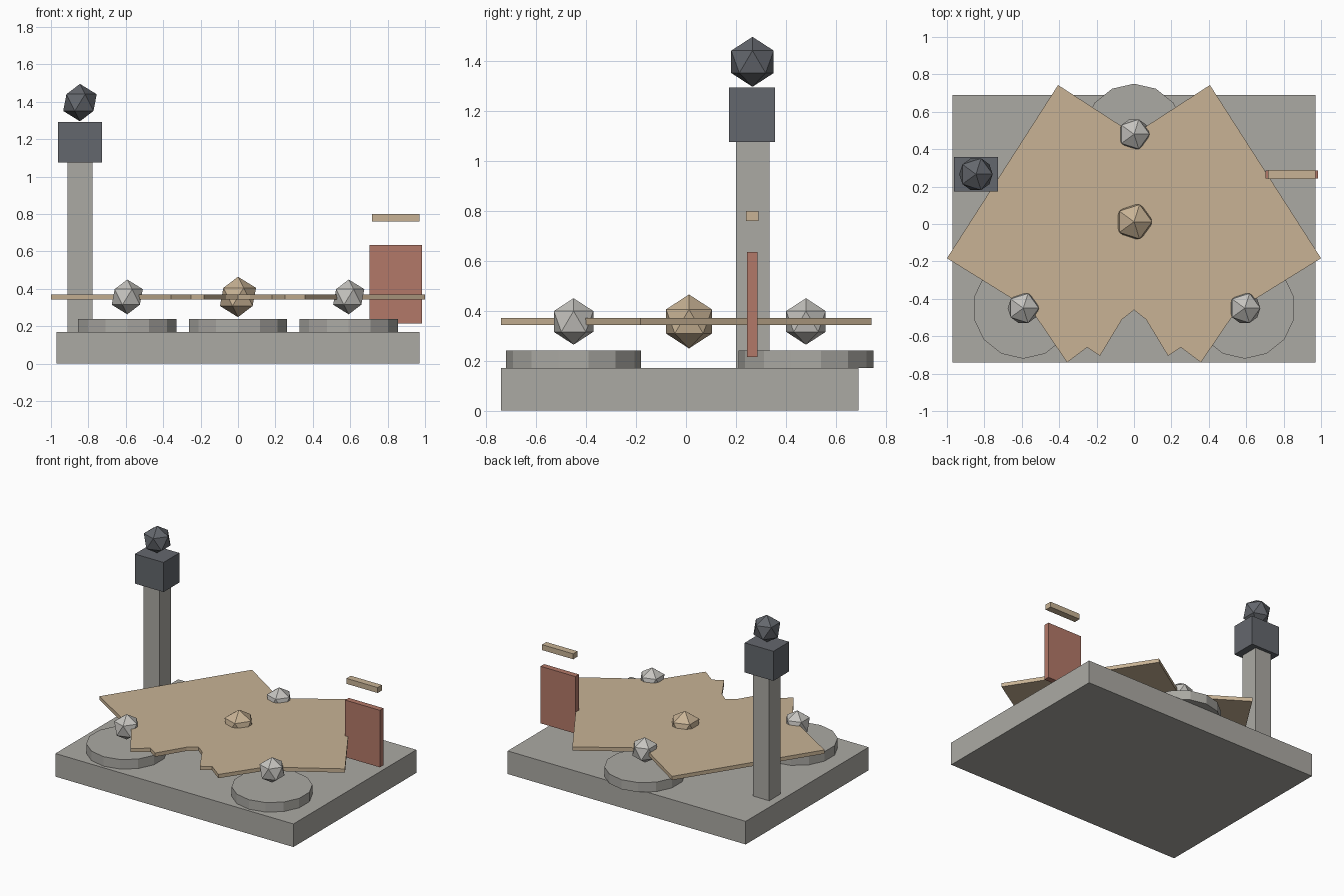
import bpy
import bmesh
from math import radians

cube = bpy.data.objects.get("Cube")
if cube:
    bpy.data.objects.remove(cube, do_unlink=True)


def material(name, rgb):
    mat = bpy.data.materials.new(name)
    mat.use_nodes = True
    mat.diffuse_color = (*rgb, 1)
    mat.node_tree.nodes["Principled BSDF"].inputs["Base Color"].default_value = (*rgb, 1)
    return mat


stone = material("stone grey", (0.41, 0.40, 0.37))
tan = material("tan", (0.58, 0.45, 0.30))
red = material("brick red", (0.45, 0.19, 0.14))
slate = material("dark slate", (0.127, 0.136, 0.153))
pale = material("pale grey", (0.56, 0.55, 0.52))


def finish(name, mat):
    obj = bpy.context.object
    obj.name = obj.data.name = name
    obj.data.materials.append(mat)
    return obj


def box(name, mat, low, high):
    """Box spanning two opposite corners."""
    centre = [(a + b) / 2 for a, b in zip(low, high)]
    bpy.ops.mesh.primitive_cube_add(size=1, location=centre)
    obj = finish(name, mat)
    obj.scale = [b - a for a, b in zip(low, high)]


def ball(name, mat, radius, location):
    bpy.ops.mesh.primitive_ico_sphere_add(subdivisions=1, radius=radius, location=location)
    finish(name, mat)


def disc(name, x, y):
    bpy.ops.mesh.primitive_cylinder_add(vertices=14, radius=0.27, depth=0.07,
                                        location=(x, y, 0.205))
    finish(name, stone)


def plate(name, mat, outline, bottom, top):
    """Flat slab extruded from a closed outline."""
    bm = bmesh.new()
    face = bm.faces.new([bm.verts.new((x, y, bottom)) for x, y in outline])
    new = bmesh.ops.extrude_face_region(bm, geom=[face])["geom"]
    verts = [v for v in new if isinstance(v, bmesh.types.BMVert)]
    bmesh.ops.translate(bm, verts=verts, vec=(0, 0, top - bottom))
    bmesh.ops.recalc_face_normals(bm, faces=bm.faces)
    mesh = bpy.data.meshes.new(name)
    bm.to_mesh(mesh)
    bm.free()
    mesh.materials.append(mat)
    bpy.context.collection.objects.link(bpy.data.objects.new(name, mesh))


# Ground slab
box("base_slab", stone, (-0.97, -0.74, 0), (0.97, 0.69, 0.17))

# Three low discs, each with a faceted ball above it
for side, x, y in (("right", -0.592, -0.45), ("left", 0.592, -0.45), ("back", 0, 0.48)):
    disc(side + "_disc", x, y)
    ball(side + "_ball", pale, 0.093, (x, y, 0.357))

# Notched canopy, mirrored from its left half (front notch to back notch)
half = [(0, -0.46), (0.064, -0.51), (0.182, -0.705), (0.251, -0.66), (0.358, -0.74),
        (0.545, -0.465), (1.0, -0.183), (0.406, 0.743), (0, 0.48)]
mirrored = [(-x, y) for x, y in reversed(half[1:-1])]
plate("canopy", tan, half + mirrored, 0.343, 0.371)
ball("centre_ball", tan, 0.108, (0, 0.012, 0.357))

# Tower with cap and finial
box("tower_column", stone, (-0.912, 0.2, 0.17), (-0.778, 0.334, 1.075))
box("tower_cap", slate, (-0.962, 0.173, 1.075), (-0.728, 0.357, 1.293))
ball("tower_finial", slate, 0.1, (-0.845, 0.266, 1.396))

# Standing panel with a floating bar above it
box("panel", red, (0.702, 0.244, 0.215), (0.985, 0.286, 0.635))
box("panel_bar", tan, (0.716, 0.24, 0.76), (0.97, 0.29, 0.80))
